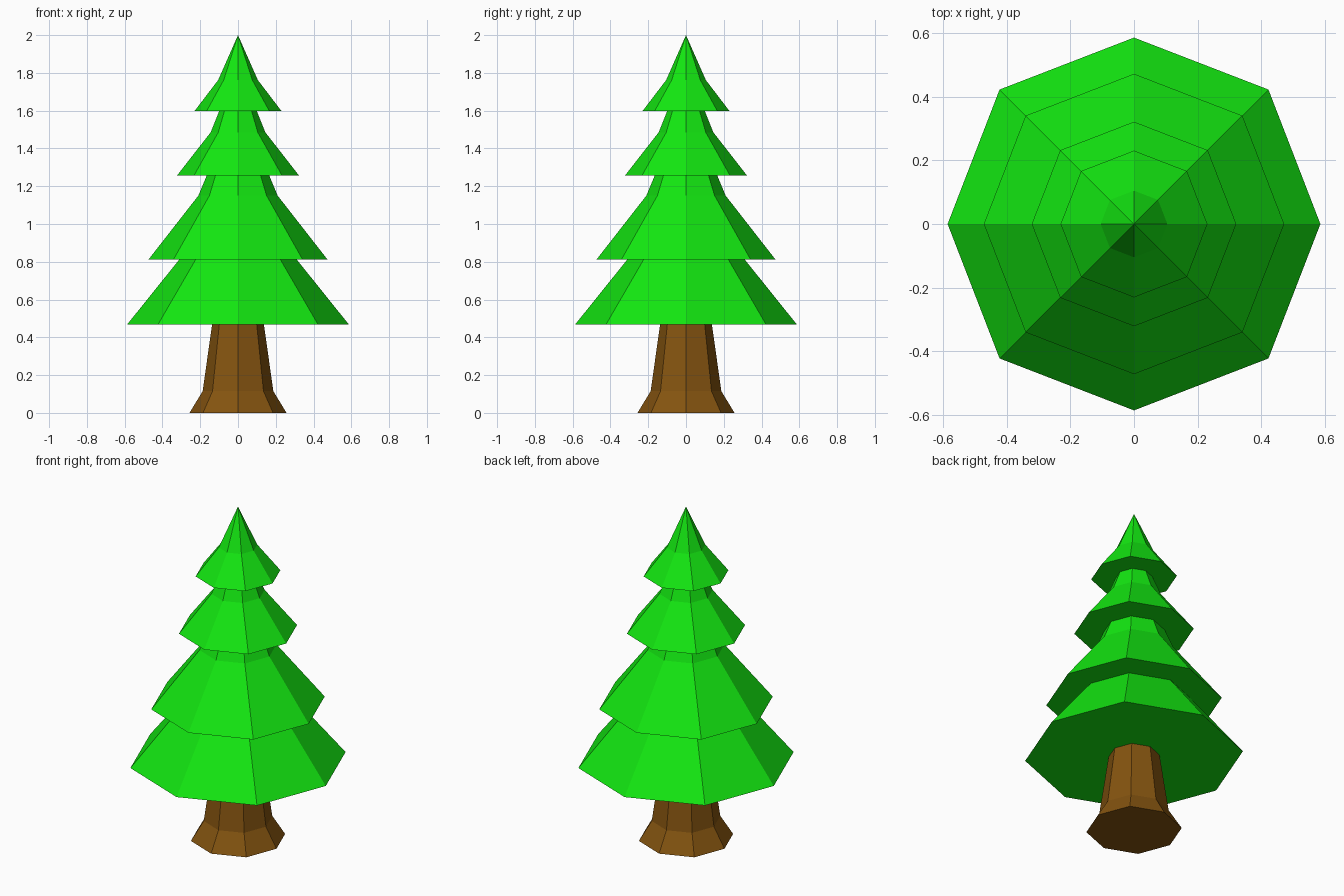
import bpy
import bmesh
from math import cos, sin, tau

if "Cube" in bpy.data.objects:
    bpy.data.objects.remove(bpy.data.objects["Cube"])

SIDES = 8
DIAGONAL = 1.02  # the diagonal corners sit slightly further out


def material(name, color):
    mat = bpy.data.materials.new(name)
    mat.diffuse_color = (*color, 1)
    mat.use_nodes = True
    mat.node_tree.nodes["Principled BSDF"].inputs["Base Color"].default_value = mat.diffuse_color
    return mat


def corner(r, z, i):
    r *= DIAGONAL if i % 2 else 1
    return (r * cos(tau * i / SIDES), r * sin(tau * i / SIDES), z)


def lathe(name, profile, mat):
    """Revolve (radius, z) points into a closed, flat-faced eight-sided solid."""
    bm = bmesh.new()
    rings = []
    for r, z in profile:
        if r == 0:
            rings.append([bm.verts.new((0, 0, z))] * SIDES)
        else:
            rings.append([bm.verts.new(corner(r, z, i)) for i in range(SIDES)])
    for low, high in zip(rings, rings[1:]):
        for i in range(SIDES):
            j = (i + 1) % SIDES
            quad = [low[i], low[j], high[j], high[i]]
            bm.faces.new(list(dict.fromkeys(quad)))
    # Cap open ends
    for ring in (rings[0], rings[-1]):
        if ring[0] is not ring[1]:
            bm.faces.new(ring)
    bmesh.ops.recalc_face_normals(bm, faces=bm.faces)
    mesh = bpy.data.meshes.new(name)
    bm.to_mesh(mesh)
    bm.free()
    mesh.materials.append(mat)
    obj = bpy.data.objects.new(name, mesh)
    bpy.context.collection.objects.link(obj)
    return obj


bark = material("bark", (0.23, 0.088, 0.005))
needles = material("needles", (0.0065, 0.8, 0.0055))

# Trunk with flared foot
lathe("trunk", [(0.257, 0), (0.187, 0.115), (0.137, 0.47)], bark)

# Four stacked branch tiers with flat undersides, ending in the tip
lathe("foliage", [
    (0.587, 0.468), (0.31, 0.813),
    (0.473, 0.813), (0.21, 1.15), (0.165, 1.258),
    (0.322, 1.258), (0.145, 1.485), (0.10, 1.597),
    (0.231, 1.597), (0.105, 1.762), (0, 2.0),
], needles)
